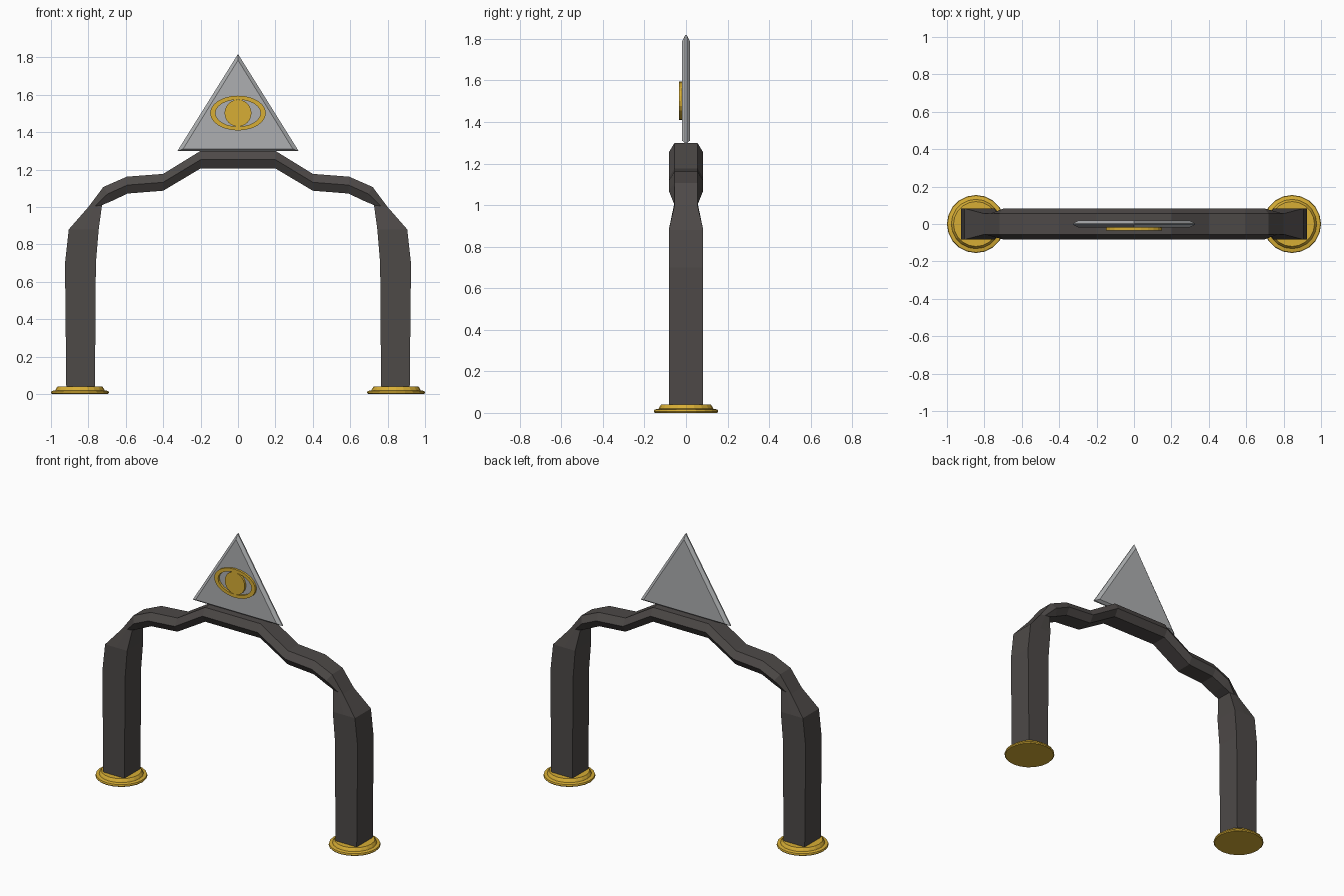
import bpy, bmesh, math

if "Cube" in bpy.data.objects:
    bpy.data.objects.remove(bpy.data.objects["Cube"])


def material(name, rgb):
    m = bpy.data.materials.new(name)
    m.diffuse_color = (*rgb, 1)
    m.use_nodes = True
    m.node_tree.nodes["Principled BSDF"].inputs["Base Color"].default_value = m.diffuse_color
    return m


DARK = material("dark stone", (0.075, 0.067, 0.064))
GOLD = material("gold", (0.68, 0.42, 0.035))
GREY = material("grey metal", (0.42, 0.43, 0.44))


def loft(name, rings, mat, closed=False):
    """Skin a list of equal-length point rings; cap the ends unless closed."""
    bm = bmesh.new()
    vs = [[bm.verts.new(p) for p in r] for r in rings]
    n = len(vs[0])
    for i in range(len(vs) if closed else len(vs) - 1):
        a, b = vs[i], vs[(i + 1) % len(vs)]
        for j in range(n):
            k = (j + 1) % n
            bm.faces.new((a[j], a[k], b[k], b[j]))
    if not closed:
        bm.faces.new(vs[0])
        bm.faces.new(vs[-1])
    bmesh.ops.recalc_face_normals(bm, faces=bm.faces)
    me = bpy.data.meshes.new(name)
    bm.to_mesh(me)
    bm.free()
    me.materials.append(mat)
    ob = bpy.data.objects.new(name, me)
    bpy.context.collection.objects.link(ob)
    return ob


# Arch: six-point section (outer x,z, inner x,z, corner half depth, middle half depth)
half = [
    (-0.918, 0.02, -0.765, 0.02, 0.083, 0.083),
    (-0.925, 0.70, -0.760, 0.70, 0.083, 0.083),
    (-0.905, 0.88, -0.745, 0.88, 0.083, 0.083),
    (-0.800, 1.00, -0.727, 1.01, 0.055, 0.057),
    (-0.720, 1.107, -0.675, 1.032, 0.055, 0.083),
    (-0.594, 1.162, -0.590, 1.072, 0.055, 0.083),
    (-0.400, 1.177, -0.400, 1.087, 0.055, 0.083),
    (-0.200, 1.300, -0.200, 1.206, 0.055, 0.083),
]
full = half + [(-a, b, -c, d, e, f) for a, b, c, d, e, f in reversed(half)]
rings = []
for ox, oz, ix, iz, c, m in full:
    mx, mz = (ox + ix) / 2, (oz + iz) / 2
    rings.append([(ox, -c, oz), (mx, -m, mz), (ix, -c, iz),
                  (ix, c, iz), (mx, m, mz), (ox, c, oz)])
loft("arch_frame", rings, DARK)


# Stepped round feet
def circle(cx, r, z, n=20):
    return [(cx + r * math.cos(2 * math.pi * i / n),
             r * math.sin(2 * math.pi * i / n), z) for i in range(n)]


foot = [(0.150, 0), (0.155, 0.006), (0.152, 0.016), (0.132, 0.02),
        (0.128, 0.028), (0.120, 0.04)]
for side, x in (("left", -0.845), ("right", 0.845)):
    loft(side + "_foot", [circle(x, r, z) for r, z in foot], GOLD)


# Triangular plate with bevelled rim
def triangle(y, w, z0, z1):
    return [(-w, y, z0), (w, y, z0), (0, y, z1)]


loft("triangle_plate", [triangle(-0.02, 0.293, 1.311, 1.785),
                        triangle(-0.004, 0.325, 1.298, 1.818),
                        triangle(0.004, 0.325, 1.298, 1.818),
                        triangle(0.02, 0.293, 1.311, 1.785)], GREY)


# Eye: oval ring and round pupil on the front face
def ellipse(y, rx, rz, n=24):
    return [(rx * math.cos(2 * math.pi * i / n), y,
             1.502 + rz * math.sin(2 * math.pi * i / n)) for i in range(n)]


loft("eye_ring", [ellipse(-0.018, 0.149, 0.093), ellipse(-0.034, 0.149, 0.093),
                  ellipse(-0.034, 0.121, 0.072), ellipse(-0.018, 0.121, 0.072)],
     GOLD, closed=True)
loft("eye_pupil", [ellipse(-0.018, 0.072, 0.072), ellipse(-0.033, 0.072, 0.072)], GOLD)
